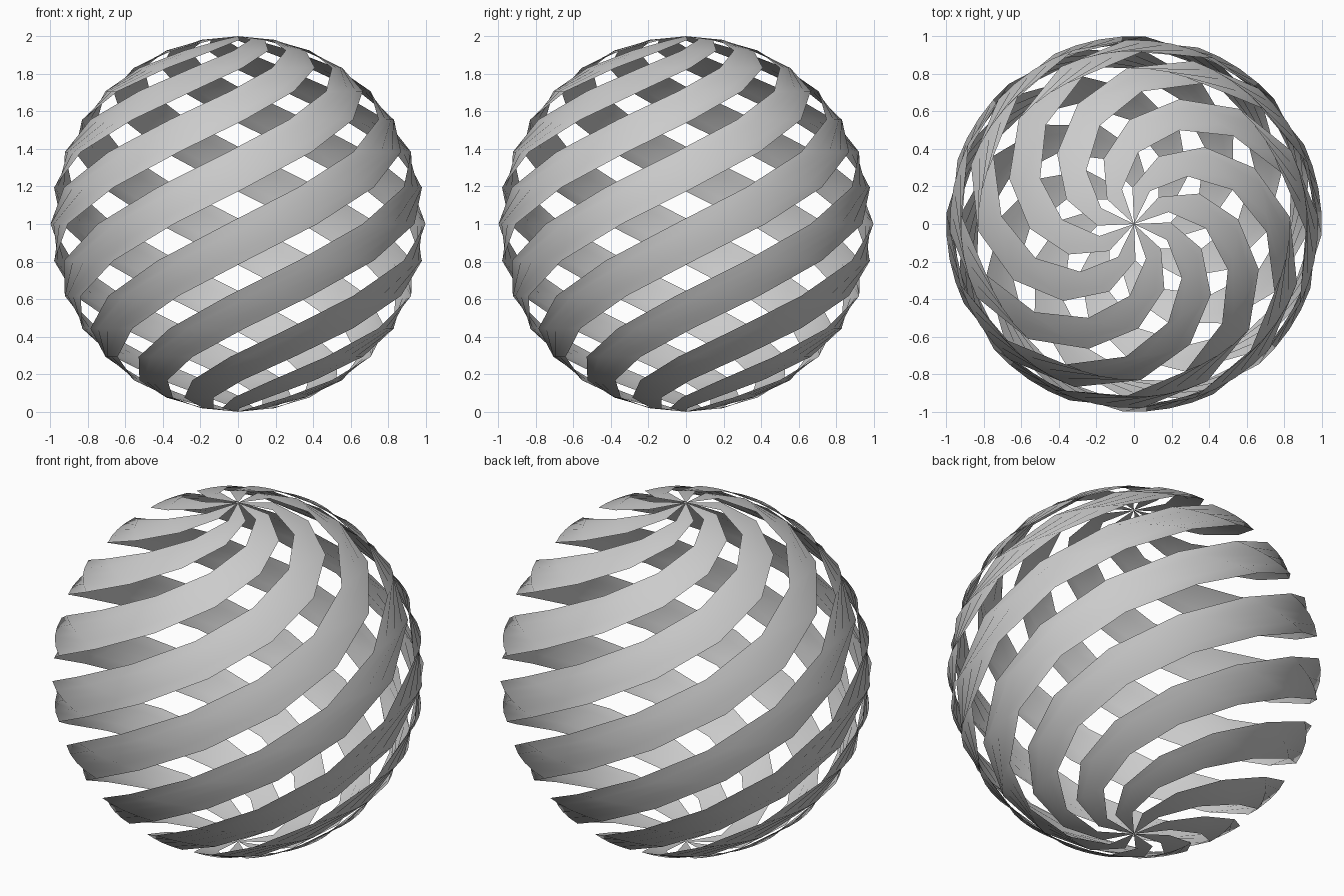
import bpy
import bmesh
from math import radians, sin, cos

cube = bpy.data.objects.get("Cube")
if cube:
    bpy.data.objects.remove(cube, do_unlink=True)

RIBBONS = 8          # ribbons around the sphere
RINGS = 16           # steps from pole to pole
ACROSS = 4           # facets across a ribbon
WIDTH = 28.4         # ribbon width in degrees of azimuth
CENTRE = 10.8        # azimuth of the first ribbon's middle at the equator
TWIST = 2            # degrees of azimuth per degree of latitude

grey = bpy.data.materials.new("light grey")
colour = (0.6, 0.6, 0.6, 1)
grey.diffuse_color = colour
grey.use_nodes = True
grey.node_tree.nodes["Principled BSDF"].inputs["Base Color"].default_value = colour


def point(latitude, azimuth):
    """Point on the unit sphere that stands on the ground."""
    lat, az = radians(latitude), radians(azimuth)
    return cos(lat) * cos(az), cos(lat) * sin(az), 1 + sin(lat)


def ribbon(index):
    """One spiral ribbon running from the bottom pole to the top pole."""
    bm = bmesh.new()
    rows = []
    for ring in range(RINGS + 1):
        lat = -90 + 180 * ring / RINGS
        middle = CENTRE + 360 * index / RIBBONS + TWIST * lat
        if ring in (0, RINGS):
            rows.append([bm.verts.new((0, 0, 1 + sin(radians(lat))))] * (ACROSS + 1))
        else:
            rows.append([bm.verts.new(point(lat, middle + WIDTH * (i / ACROSS - 0.5)))
                         for i in range(ACROSS + 1)])
    for low, high in zip(rows, rows[1:]):
        for i in range(ACROSS):
            corners = [low[i], low[i + 1], high[i + 1], high[i]]
            bm.faces.new(list(dict.fromkeys(corners)))
    for face in bm.faces:
        face.smooth = True
    mesh = bpy.data.meshes.new("spiral_ribbon")
    bm.to_mesh(mesh)
    bm.free()
    mesh.materials.append(grey)
    obj = bpy.data.objects.new(f"spiral_ribbon_{index + 1}", mesh)
    bpy.context.collection.objects.link(obj)


for n in range(RIBBONS):
    ribbon(n)
